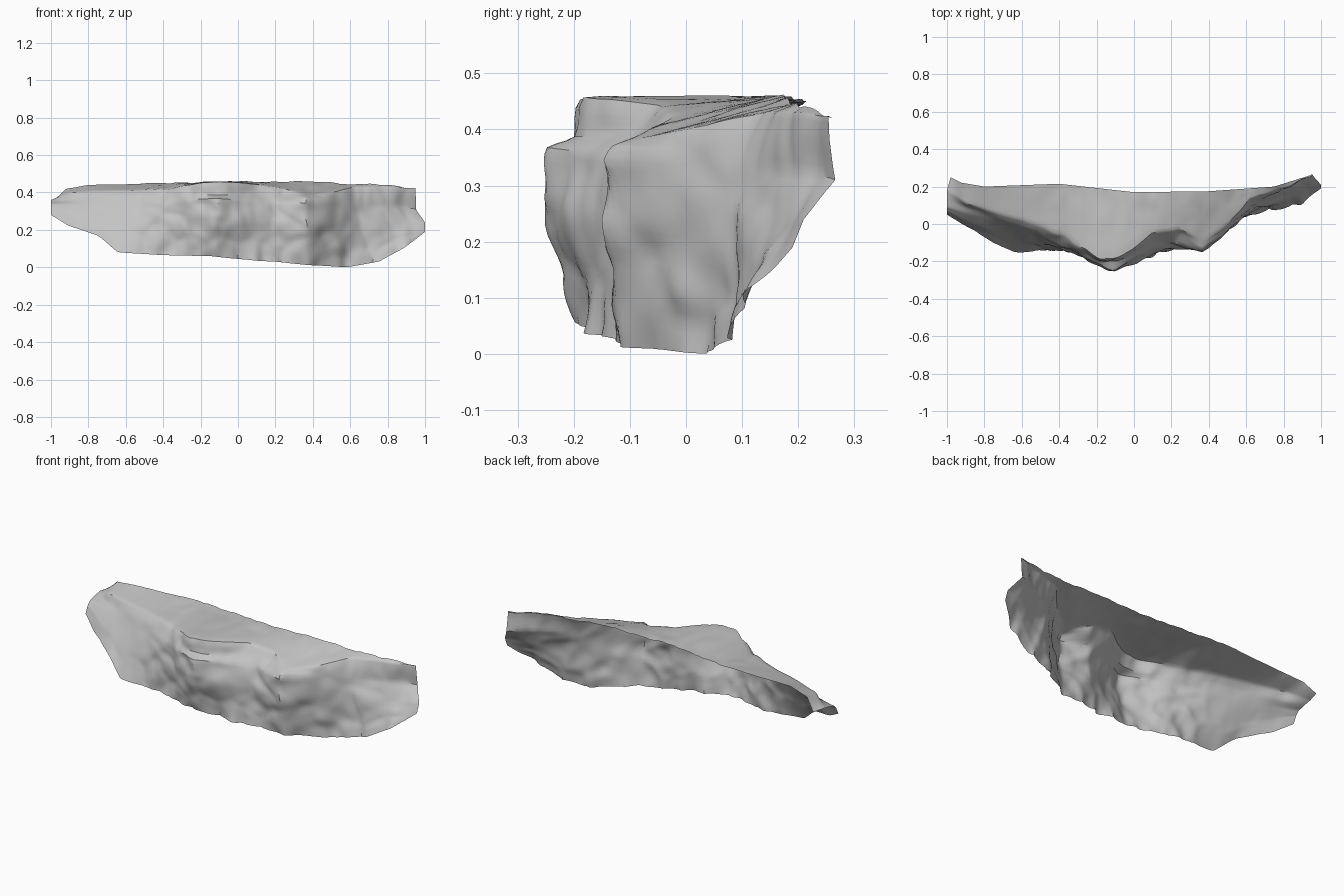
import bpy
import bmesh
from mathutils import Vector, noise

default_cube = bpy.data.objects.get("Cube")
if default_cube:
    bpy.data.objects.remove(default_cube, do_unlink=True)

# Guide lines running the length of the cliff, from the back of the top to the foot
rim = [(-.98, .25, .36), (-.92, .22, .42), (-.8, .2, .44), (-.4, .215, .45),
       (0, .17, .46), (.4, .175, .455), (.75, .2, .44), (.94, .26, .425)]
lip = [(-1, .18, .36), (-.9, .11, .4), (-.7, .05, .41), (-.5, -.01, .415),
       (-.36, -.07, .42), (-.28, -.13, .44), (-.18, -.19, .455), (-.06, -.17, .458),
       (.1, -.05, .445), (.24, -.03, .425), (.37, -.1, .385), (.5, 0, .4),
       (.62, .14, .43), (.95, .25, .425)]
ledge = [(-1, .13, .35), (-.7, .02, .375), (-.4, -.08, .385), (-.3, -.14, .4),
         (-.18, -.2, .385), (-.06, -.19, .385), (.1, -.085, .4), (.24, -.055, .39),
         (.37, -.135, .37), (.5, -.02, .37), (.62, .12, .39), (.95, .255, .38)]
brow = [(-1, .09, .34), (-.7, 0, .335), (-.45, -.09, .34), (-.3, -.16, .36),
        (-.12, -.255, .37), (.02, -.18, .36), (.18, -.1, .35), (.37, -.15, .345),
        (.5, -.03, .34), (.62, .1, .34), (.95, .265, .31)]
middle = [(-1, .07, .32), (-.8, -.03, .26), (-.65, -.07, .23), (-.45, -.12, .25),
          (-.3, -.17, .27), (-.12, -.267, .28), (.02, -.2, .26), (.18, -.125, .24),
          (.37, -.152, .24), (.5, -.045, .23), (.62, .075, .22), (1, .21, .24)]
foot = [(-1, .05, .28), (-.9, -.01, .22), (-.75, -.1, .17), (-.64, -.15, .08),
        (-.4, -.15, .065), (-.15, -.19, .06), (.1, -.175, .035), (.2, -.145, .03),
        (.37, -.11, .012), (.46, -.05, .008), (.58, .035, 0), (.75, .07, .03),
        (.9, .12, .11), (1, .19, .19)]

guides = [rim, lip, ledge, brow, middle, foot]
ROWS = [10, 4, 3, 7, 13]
FACING = [0, .6, .8, .9, 1, 1]
COLUMNS = 130


def smoothstep(low, high, value):
    t = min(max((value - low) / (high - low), 0), 1)
    return t * t * (3 - 2 * t)


def point_on(guide, t):
    """Point at fraction t of the guide's length in x."""
    x = guide[0][0] + t * (guide[-1][0] - guide[0][0])
    for a, b in zip(guide, guide[1:]):
        if x <= b[0] + 1e-6:
            return Vector(a).lerp(Vector(b), (x - a[0]) / (b[0] - a[0]))
    return Vector(guide[-1])


def weather(point, facing):
    """Push the rock in and out in blocks, cracks and fine lumps."""
    rough = .2 + .8 * smoothstep(-.65, -.4, point.x)
    ends = smoothstep(0, .12, 1 - abs(point.x))
    block = Vector((point.x * 6, point.y * 4, point.z * 5))
    lumps = .016 * noise.noise(block) + .012 * noise.noise(block * 2.3)
    near, second = noise.voronoi(block * 1.2)[0][:2]
    cracks = .009 * (1 - smoothstep(0, .25, second - near))
    out = (lumps - cracks + .003) * rough * ends
    grain = .003 * noise.noise(block * 5) * rough * ends
    point.y -= (out + grain) * facing
    point.z += (out * .4 + grain) * (1 - facing)
    point.x += .01 * noise.noise(block * 1.7 + Vector((9, 4, 2))) * ends * facing
    return point


# Loft the open cliff shell between the guide lines
bm = bmesh.new()
grid = []
for i in range(COLUMNS + 1):
    knots = [point_on(guide, i / COLUMNS) for guide in guides]
    column = []
    for part, rows in enumerate(ROWS):
        for r in range(rows + (part == len(ROWS) - 1)):
            s = r / rows
            point = knots[part].lerp(knots[part + 1], s)
            facing = FACING[part] + s * (FACING[part + 1] - FACING[part])
            column.append(bm.verts.new(weather(point, facing)))
    grid.append(column)

for left, right in zip(grid, grid[1:]):
    for j in range(len(left) - 1):
        bm.faces.new((left[j], left[j + 1], right[j + 1], right[j]))

# Soften the guide line corners, leaving the open border as it is
inside = [v for v in bm.verts if not v.is_boundary]
for _ in range(2):
    bmesh.ops.smooth_vert(bm, verts=inside, factor=.35,
                          use_axis_x=True, use_axis_y=True, use_axis_z=True)

mesh = bpy.data.meshes.new("rock_cliff")
bm.to_mesh(mesh)
bm.free()
cliff = bpy.data.objects.new("rock_cliff", mesh)
bpy.context.collection.objects.link(cliff)

# Plain grey stone
stone = bpy.data.materials.new("grey_stone")
stone.use_nodes = True
colour = (.55, .55, .55, 1)
stone.diffuse_color = colour
shader = next(n for n in stone.node_tree.nodes if n.type == "BSDF_PRINCIPLED")
shader.inputs["Base Color"].default_value = colour
shader.inputs["Roughness"].default_value = .9
mesh.materials.append(stone)

bpy.ops.object.select_all(action="DESELECT")
cliff.select_set(True)
bpy.context.view_layer.objects.active = cliff
bpy.ops.object.shade_smooth_by_angle(angle=.6)
